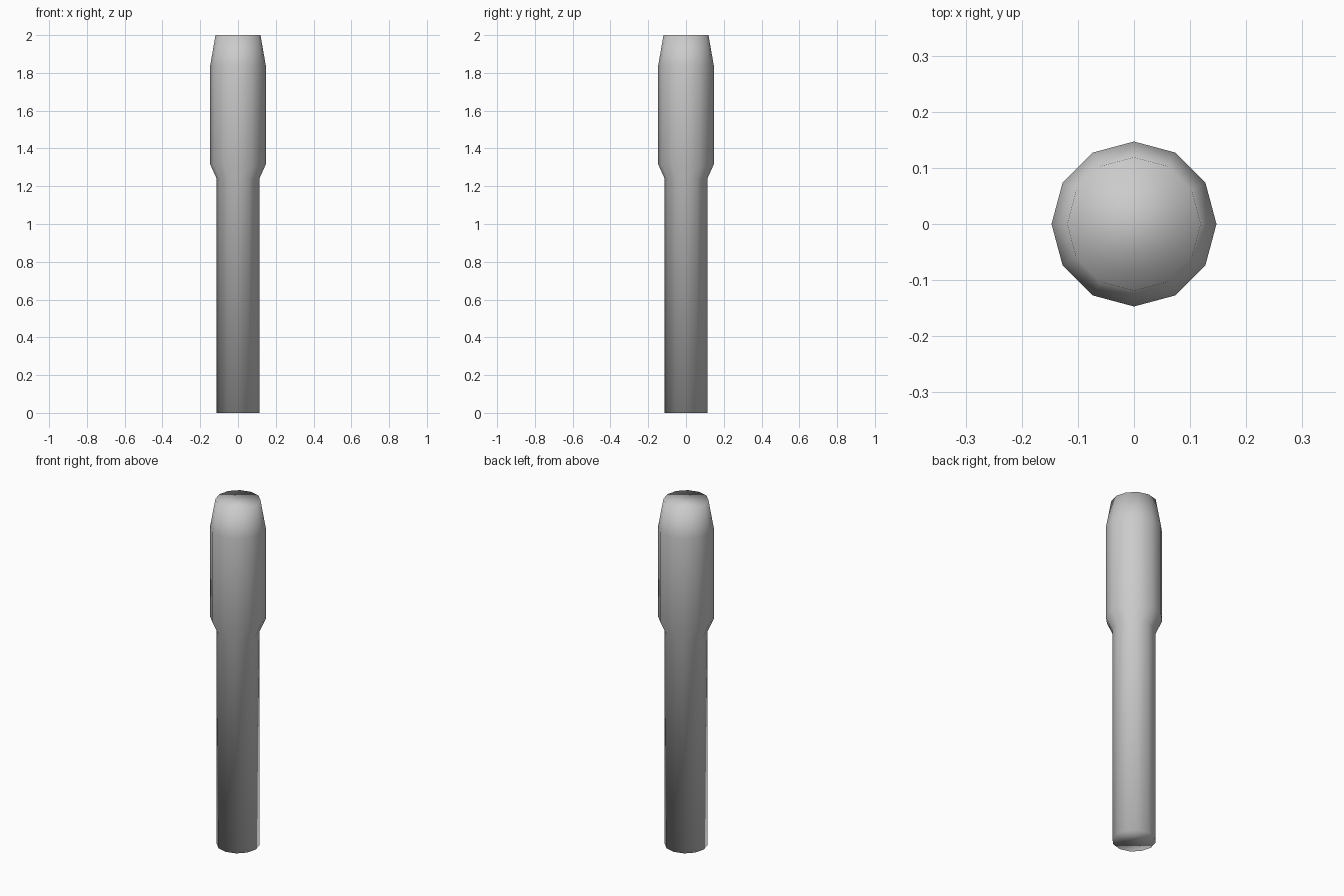
import bpy, bmesh
from math import cos, sin, tau

if "Cube" in bpy.data.objects:
    bpy.data.objects.remove(bpy.data.objects["Cube"])

SIDES = 12
# (radius, height) from the foot of the shaft to the tapered tip
PROFILE = [(0.113, 0), (0.113, 1.24), (0.147, 1.315), (0.147, 1.84), (0.119, 2.0)]


def lathe(name, profile, sides):
    bm = bmesh.new()
    rings = [[bm.verts.new((r * cos(tau * i / sides), r * sin(tau * i / sides), z))
              for i in range(sides)] for r, z in profile]
    for low, high in zip(rings, rings[1:]):
        for i in range(sides):
            j = (i + 1) % sides
            bm.faces.new((low[i], low[j], high[j], high[i]))
    # End caps
    bm.faces.new(rings[0][::-1])
    bm.faces.new(rings[-1])
    for f in bm.faces:
        f.smooth = True
    mesh = bpy.data.meshes.new(name)
    bm.to_mesh(mesh)
    bm.free()
    obj = bpy.data.objects.new(name, mesh)
    bpy.context.collection.objects.link(obj)
    return obj


# Slim shaft with a thicker, tapered head
lathe("stepped_post", PROFILE, SIDES)
